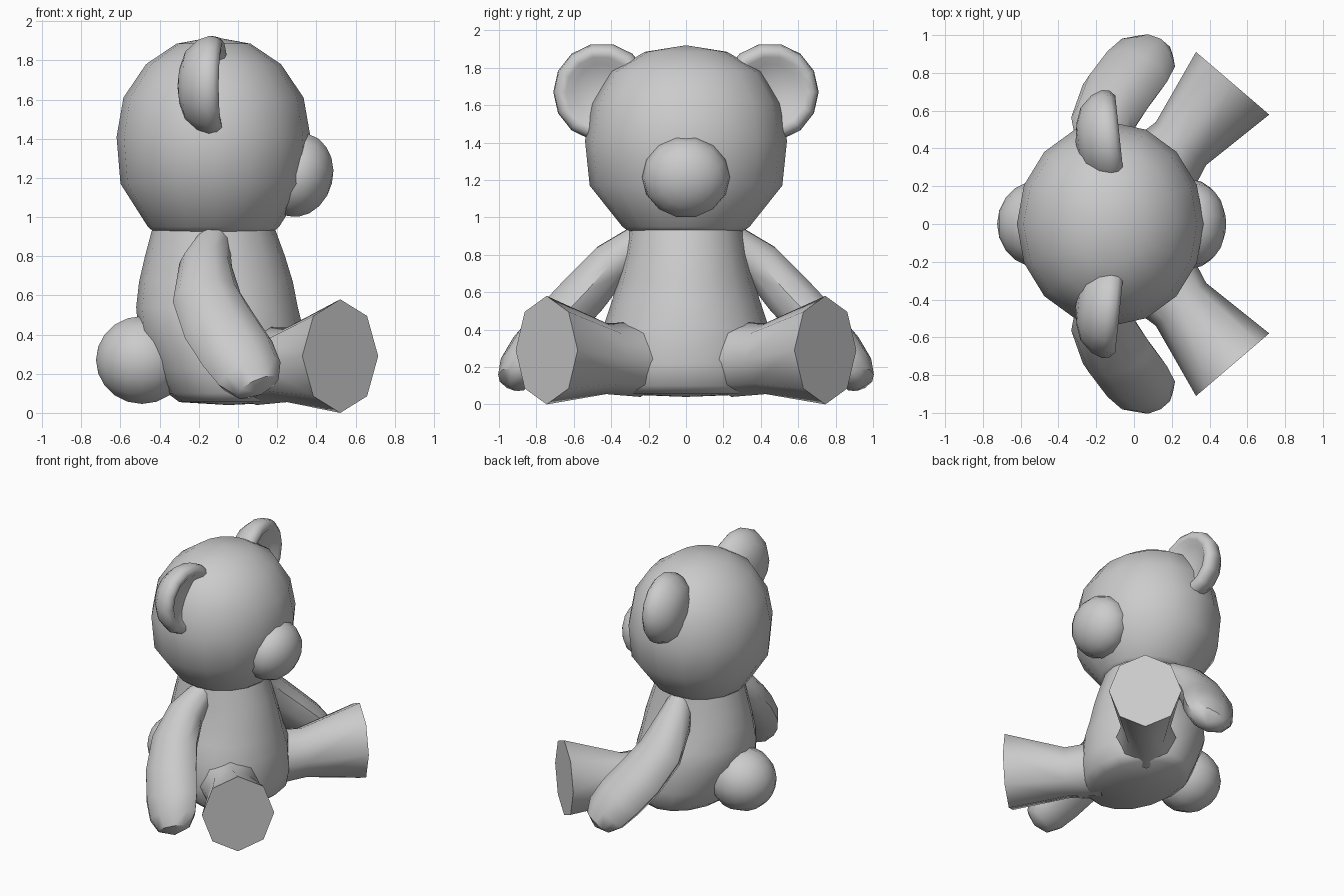
import bpy, bmesh, math
from mathutils import Vector as V, Matrix

if "Cube" in bpy.data.objects:
    bpy.data.objects.remove(bpy.data.objects["Cube"])


def finish(name, bm, angle=42):
    bmesh.ops.recalc_face_normals(bm, faces=bm.faces)
    me = bpy.data.meshes.new(name)
    bm.to_mesh(me)
    bm.free()
    ob = bpy.data.objects.new(name, me)
    bpy.context.collection.objects.link(ob)
    bpy.ops.object.select_all(action='DESELECT')
    ob.select_set(True)
    bpy.context.view_layer.objects.active = ob
    bpy.ops.object.shade_smooth_by_angle(angle=math.radians(angle))
    return ob


def loft(name, rings, n, start=None, end=None, angle=42):
    """Skin rings of (centre, half axis u, half axis v); close with a cap or a tip point."""
    bm = bmesh.new()
    loops = []
    for c, u, v in rings:
        loops.append([bm.verts.new(V(c) + V(u) * math.cos(2 * math.pi * i / n)
                                   + V(v) * math.sin(2 * math.pi * i / n)) for i in range(n)])
    for a, b in zip(loops, loops[1:]):
        for i in range(n):
            j = (i + 1) % n
            bm.faces.new((a[i], a[j], b[j], b[i]))
    for loop, tip in ((loops[0], start), (loops[-1], end)):
        if tip is None:
            bm.faces.new(loop)
        else:
            t = bm.verts.new(tip)
            for i in range(n):
                bm.faces.new((loop[i], loop[(i + 1) % n], t))
    return finish(name, bm, angle)


def ball(name, loc, size, tilt=0):
    bm = bmesh.new()
    bmesh.ops.create_uvsphere(bm, u_segments=14, v_segments=10, radius=1)
    # poles lie along x so the silhouette is round from the front
    m = (Matrix.Translation(loc) @ Matrix.Rotation(tilt, 4, 'Y')
         @ Matrix.Diagonal((*size, 1)) @ Matrix.Rotation(math.pi / 2, 4, 'Y'))
    bm.transform(m)
    return finish(name, bm, 60)


# Head: (z, half depth, half width)
head = [(.92, .30, .30), (.95, .335, .34), (1.17, .475, .515), (1.41, .495, .54),
        (1.61, .46, .50), (1.78, .345, .40), (1.885, .19, .22)]
loft("head", [((-.125, 0, z), (rx, 0, 0), (0, ry, 0)) for z, rx, ry in head], 16,
     end=(-.125, 0, 1.92))

# Body: (z, back x, front x, half width)
body = [(.055, -.30, .26, .38), (.10, -.36, .32, .43), (.22, -.42, .345, .45), (.42, -.51, .335, .44),
        (.54, -.52, .305, .40), (.67, -.505, .28, .36), (.80, -.475, .24, .33), (.95, -.435, .185, .305)]
loft("body", [(((a + b) / 2, 0, z), ((b - a) / 2, 0, 0), (0, w, 0)) for z, a, b, w in body], 16,
     start=(-.05, 0, .04))

# Muzzle and tail
ball("muzzle", (.305, 0, 1.215), (.18, .235, .222), math.radians(14))
ball("tail", (-.49, 0, .27), (.235, .235, .23))

# Arm: (centre, half width, half thickness)
arm = [((-.125, .24, .87), .085, .10), ((-.165, .40, .755), .135, .12), ((-.16, .545, .59), .175, .135),
       ((-.09, .69, .435), .195, .135), ((.0, .81, .30), .195, .13),
       ((.06, .885, .20), .175, .115), ((.10, .925, .13), .12, .085)]
# Ear profile around its axis: (axial x, radius)
ear = [(-.295, .10), (-.265, .18), (-.20, .24), (-.14, .262), (-.10, .253),
       (-.075, .225), (-.08, .19), (-.115, .15)]

for s, side in ((1, "left"), (-1, "right")):
    rings = []
    for i, (c, w, t) in enumerate(arm):
        tan = (V(arm[min(i + 1, len(arm) - 1)][0]) - V(arm[max(i - 1, 0)][0])).normalized()
        nrm = V((0, .75, .66))
        nrm = (nrm - tan * nrm.dot(tan)).normalized()
        wid = tan.cross(nrm)
        rings.append([V((p.x, p.y * s, p.z)) for p in (V(c), wid * w, nrm * t)])
    loft(side + "_arm", rings, 10, end=(.12, .945 * s, .095))

    # Flared leg with flat octagonal sole, widening again at the hip
    d, across = V((.65, .76 * s, 0)), V((.76, -.65 * s, 0))
    foot = V((.522, .745 * s, .29))
    leg = [(-.66, .23, .20, .24), (-.42, .175, .19, .245), (0, .255, .29, .29)]
    loft(side + "_leg", [((foot.x + d.x * t, foot.y + d.y * t, z), across * r, (0, 0, h))
                         for t, r, h, z in leg], 8, angle=50)

    # Shallow cupped ear, turned slightly outward
    rot = Matrix.Rotation(math.radians(6) * s, 3, 'Z')
    mid = V((-.18, .445 * s, 1.67))

    def put(x, y=0, z=0):
        return mid + rot @ V((x + .18, y, z))
    loft(side + "_ear", [(put(x), rot @ V((0, r, 0)), V((0, 0, r))) for x, r in ear], 14,
         start=put(-.31), end=put(-.13), angle=60)
